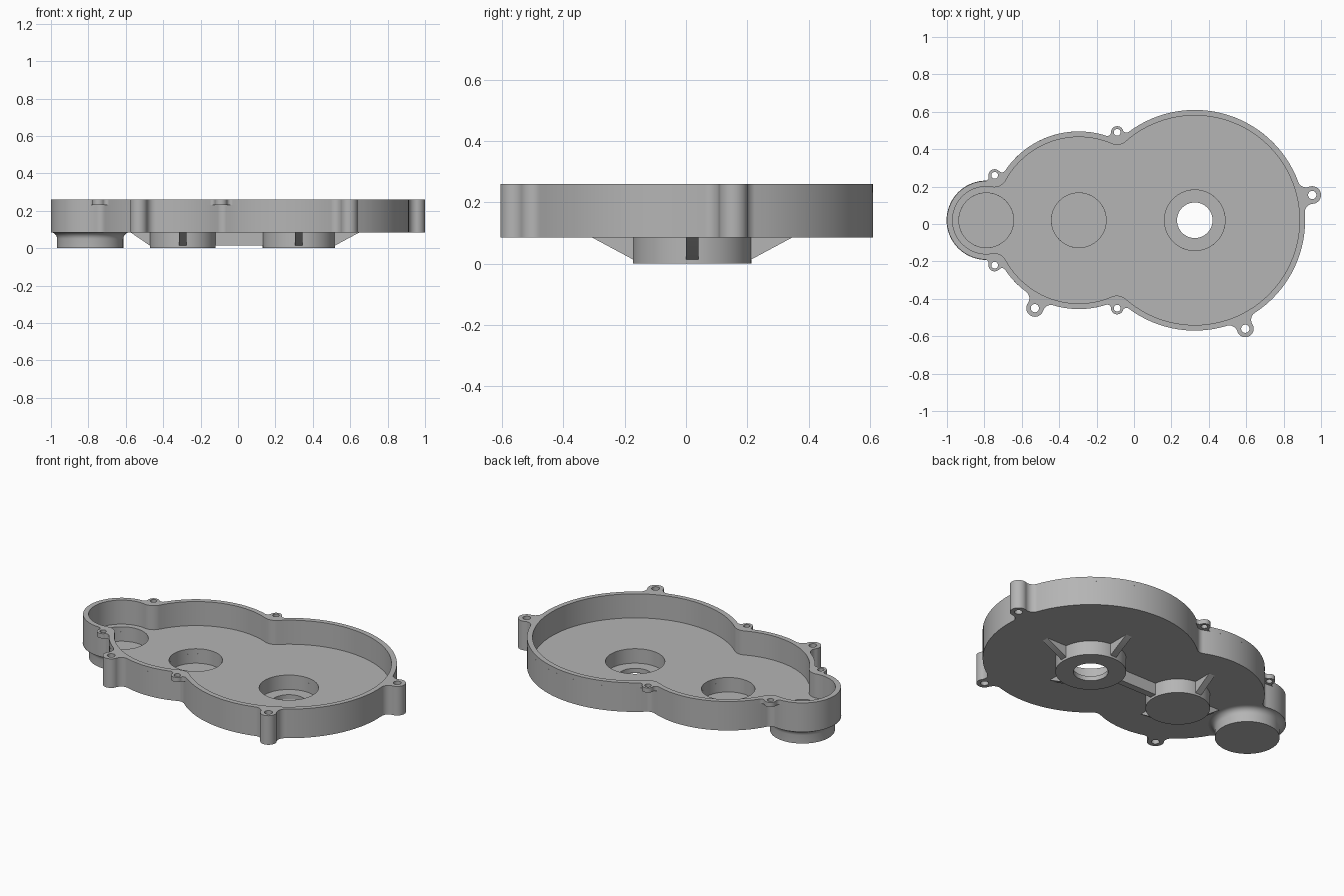
import bpy, bmesh
from math import atan2, cos, sin, pi, sqrt, tau
from mathutils import Matrix, Vector

cube = bpy.data.objects.get("Cube")
if cube:
    bpy.data.objects.remove(cube)

metal = bpy.data.materials.new("cast_grey")
metal.use_nodes = True
metal.diffuse_color = (0.46, 0.46, 0.46, 1)
metal.node_tree.nodes["Principled BSDF"].inputs["Base Color"].default_value = metal.diffuse_color

CY = 0.02                                   # axis shared by the three chambers
BASE, FLOOR, TAB, TOP = 0.085, 0.115, 0.232, 0.26
BIG, MID, SMALL = (0.325, 0.59), (-0.295, 0.475), (-0.79, 0.21)


def finish(obj):
    bm = bmesh.new()
    bm.from_mesh(obj.data)
    bmesh.ops.remove_doubles(bm, verts=bm.verts, dist=0.0001)
    bmesh.ops.recalc_face_normals(bm, faces=bm.faces)
    bm.to_mesh(obj.data)
    bm.free()
    obj.data.materials.clear()
    obj.data.materials.append(metal)
    bpy.ops.object.select_all(action='DESELECT')
    obj.select_set(True)
    bpy.context.view_layer.objects.active = obj
    bpy.ops.object.shade_smooth_by_angle()


def arc(c, r, start, sweep):
    n = max(5, int(abs(sweep) / 0.06))
    return [(c[0] + r * cos(start + sweep * i / n),
             c[1] + r * sin(start + sweep * i / n)) for i in range(n)]


def circle(x, y, r):
    return arc((x, y), r, 0, tau * 0.999999)


def outline(chain):
    """Counter-clockwise outline round circles (x, y, radius, fillet to next)."""
    fillets = []
    for i, (x, y, r, f) in enumerate(chain):
        nx, ny, nr, _ = chain[(i + 1) % len(chain)]
        a, d = Vector((x, y)), Vector((nx - x, ny - y))
        u = d.normalized()
        along = (d.length ** 2 + (r + f) ** 2 - (nr + f) ** 2) / (2 * d.length)
        out = sqrt(max(0, (r + f) ** 2 - along ** 2))
        fillets.append(a + u * along + Vector((u.y, -u.x)) * out)
    points = []
    for i, (x, y, r, f) in enumerate(chain):
        before, after = fillets[i - 1], fillets[i]
        start = atan2(before.y - y, before.x - x)
        end = atan2(after.y - y, after.x - x)
        points += arc((x, y), r, start, (end - start) % tau)
        nx, ny = chain[(i + 1) % len(chain)][:2]
        start = atan2(y - after.y, x - after.x)
        end = atan2(ny - after.y, nx - after.x)
        points += arc(after, f, start, -((start - end) % tau))
    return points


def plate(name, loops, z0, z1):
    curve = bpy.data.curves.new(name, 'CURVE')
    curve.dimensions, curve.fill_mode = '2D', 'BOTH'
    curve.extrude = (z1 - z0) / 2
    for loop in loops:
        s = curve.splines.new('POLY')
        s.points.add(len(loop) - 1)
        for p, (x, y) in zip(s.points, loop):
            p.co = (x, y, 0, 1)
        s.use_cyclic_u = True
    obj = bpy.data.objects.new(name, curve)
    obj.location.z = (z0 + z1) / 2
    bpy.context.collection.objects.link(obj)
    bpy.ops.object.select_all(action='DESELECT')
    obj.select_set(True)
    bpy.context.view_layer.objects.active = obj
    bpy.ops.object.convert(target='MESH')
    finish(bpy.context.view_layer.objects.active)


def mesh_object(name, bm):
    me = bpy.data.meshes.new(name)
    bm.to_mesh(me)
    bm.free()
    obj = bpy.data.objects.new(name, me)
    bpy.context.collection.objects.link(obj)
    finish(obj)


def lathe(name, x, profile):
    bm = bmesh.new()
    vs = [bm.verts.new((x + r, CY, z)) for r, z in profile]
    edges = [bm.edges.new(pair) for pair in zip(vs, vs[1:])]
    if profile[0][0] > 0:
        edges.append(bm.edges.new((vs[-1], vs[0])))
    bmesh.ops.spin(bm, geom=vs + edges, cent=(x, CY, 0), axis=(0, 0, 1),
                   angle=tau, steps=72, use_merge=True)
    mesh_object(name, bm)


def rib(name, x, angle, side, width=0.04):
    """Upright web: side is a (distance, z) polygon turned about a boss axis."""
    bm = bmesh.new()
    face = bm.faces.new([bm.verts.new((d, -width / 2, z)) for d, z in side])
    ext = bmesh.ops.extrude_face_region(bm, geom=[face])["geom"]
    bmesh.ops.translate(bm, vec=(0, width, 0),
                        verts=[g for g in ext if isinstance(g, bmesh.types.BMVert)])
    bm.transform(Matrix.Translation((x, CY, 0)) @ Matrix.Rotation(angle, 4, 'Z'))
    mesh_object(name, bm)


def chamber(c, fillet, inset=0):
    return (c[0], CY, c[1] - inset, fillet)


# Mounting lugs: three full-height, four shallow tabs at the rim
LUG_F, TAB_F = 0.045, 0.02
lug_right = (0.953, 0.155, 0.047, LUG_F)
lug_front = (0.595, -0.56, 0.045, LUG_F)
lug_side = (-0.53, -0.45, 0.046, LUG_F)
tabs = [(x, CY + s * y, 0.033, TAB_F) for x, y in ((-0.09, 0.47), (-0.745, 0.24)) for s in (1, -1)]
notch_back, notch_front, end_back, end_front = tabs

big, mid, small = chamber(BIG, LUG_F), chamber(MID, LUG_F), chamber(SMALL, LUG_F)
bigt, midt, smallt = chamber(BIG, TAB_F), chamber(MID, TAB_F), chamber(SMALL, TAB_F)

wall_line = outline([big, lug_right, big, mid, small, mid, lug_side, mid, big, lug_front])
rim_line = outline([big, lug_right, bigt, notch_back, midt, end_back, smallt, end_front,
                    mid, lug_side, midt, notch_front, big, lug_front])
inner_line = outline([chamber(c, 0.07, 0.03) for c in (BIG, MID, SMALL, MID)])
lug_holes = [circle(x, y, 0.022) for x, y, _, _ in (lug_right, lug_front, lug_side)]
tab_holes = [circle(x, y, 0.018) for x, y, _, _ in tabs]

# Housing: floor with bores, side wall, rim with tabs
bores = [circle(BIG[0], CY, 0.162), circle(MID[0], CY, 0.146), circle(SMALL[0], CY, 0.146)]
plate("housing_floor", [wall_line] + bores + lug_holes, BASE, FLOOR)
plate("housing_wall", [wall_line, inner_line] + lug_holes, FLOOR, TAB)
plate("housing_rim", [rim_line, inner_line] + lug_holes + tab_holes, TAB, TOP)

# Bearing cups under the floor
SEAT = 0.028
lathe("open_bearing_cup", BIG[0], [(0.095, 0), (0.193, 0), (0.193, BASE),
                                   (0.162, BASE), (0.162, SEAT), (0.095, SEAT)])
lathe("middle_bearing_cup", MID[0], [(0, 0), (0.176, 0), (0.176, BASE),
                                     (0.146, BASE), (0.146, SEAT), (0, SEAT)])
flare = [(0.212 - 0.035 * cos(a * pi / 12), 0.05 + 0.035 * sin(a * pi / 12)) for a in range(7)]
lathe("end_bearing_cup", SMALL[0], [(0, 0), (0.177, 0)] + flare +
      [(0.146, BASE), (0.146, SEAT), (0, SEAT)])

# Stiffening ribs
RIB = 0.014


def gusset(name, x, angle, r, reach):
    rib(name, x, angle, [(r - 0.012, RIB), (r, RIB), (reach, BASE), (r - 0.012, BASE)])


for label, angle in (("back", pi / 2), ("front", -pi / 2)):
    gusset("open_cup_rib_" + label, BIG[0], angle, 0.193, 0.325)
    gusset("middle_cup_rib_" + label, MID[0], angle, 0.176, 0.29)
gusset("open_cup_rib_left", BIG[0], 0, 0.193, 0.325)
gusset("middle_cup_rib_right", MID[0], pi, 0.176, 0.28)
rib("joining_rib", MID[0], 0, [(0.165, RIB), (0.437, RIB), (0.437, BASE), (0.165, BASE)])
